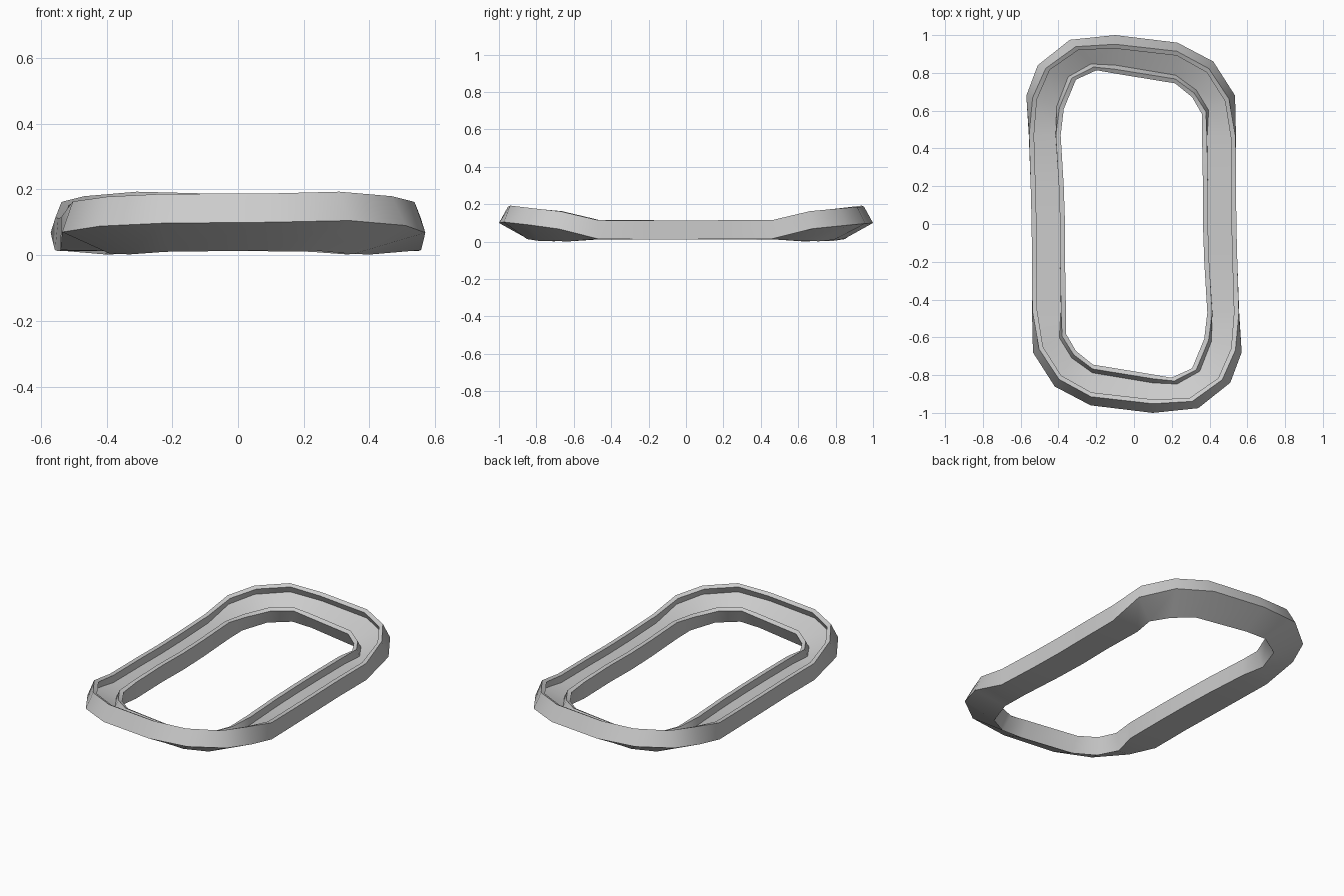
import bpy, bmesh, math
from mathutils import Vector

if "Cube" in bpy.data.objects:
    bpy.data.objects.remove(bpy.data.objects["Cube"])

# Stations for half the loop: outer bottom edge (x, y, z), inner bottom edge (x, y, z)
HALF = [
    (0.557, -0.47, 0.015, 0.390, -0.47, 0.012),
    (0.547, -0.20, 0.012, 0.372, -0.20, 0.012),
    (0.542, 0.00, 0.012, 0.365, 0.00, 0.012),
    (0.540, 0.20, 0.015, 0.365, 0.20, 0.015),
    (0.540, 0.46, 0.015, 0.362, 0.46, 0.012),
    (0.535, 0.68, 0.070, 0.392, 0.60, 0.005),
    (0.420, 0.86, 0.088, 0.330, 0.71, 0.002),
    (0.230, 0.96, 0.097, 0.220, 0.79, 0.010),
    (-0.10, 1.00, 0.100, -0.10, 0.845, 0.014),
    (-0.34, 0.975, 0.105, -0.23, 0.85, 0.014),
    (-0.51, 0.84, 0.090, -0.35, 0.78, 0.003),
    (-0.570, 0.68, 0.068, -0.405, 0.62, 0.002),
]
HEIGHT, WALL, DEPTH = 0.1, 0.026, 0.045

# The second half is the first turned by 180 degrees
stations = HALF + [(-a, -b, c, -d, -e, f) for a, b, c, d, e, f in HALF]


def section(s):
    """Banked channel section: outer wall, road surface, inner wall."""
    outer, inner = Vector(s[:3]), Vector(s[3:])
    across = inner - outer
    width = across.length
    across.normalize()
    along = Vector((across.y, -across.x, 0)).normalized()
    up = across.cross(along)
    if up.z < 0:
        up = -up
    road = HEIGHT - DEPTH
    profile = [(0, 0), (0, HEIGHT), (WALL, HEIGHT), (WALL, road),
               (width - WALL, road), (width - WALL, HEIGHT),
               (width, HEIGHT), (width, 0)]
    return [outer + across * u + up * v for u, v in profile]


# Skin the sections into one closed loop
bm = bmesh.new()
rings = [[bm.verts.new(p) for p in section(s)] for s in stations]
for i, a in enumerate(rings):
    b = rings[(i + 1) % len(rings)]
    for k in range(8):
        m = (k + 1) % 8
        bm.faces.new((a[k], a[m], b[m], b[k]))
bmesh.ops.recalc_face_normals(bm, faces=bm.faces[:])
mesh = bpy.data.meshes.new("banked_track")
bm.to_mesh(mesh)
bm.free()
track = bpy.data.objects.new("banked_track", mesh)
bpy.context.collection.objects.link(track)

# Soft shading along the loop, crisp wall edges
bpy.context.view_layer.objects.active = track
track.select_set(True)
bpy.ops.object.shade_smooth_by_angle(angle=math.radians(40))
